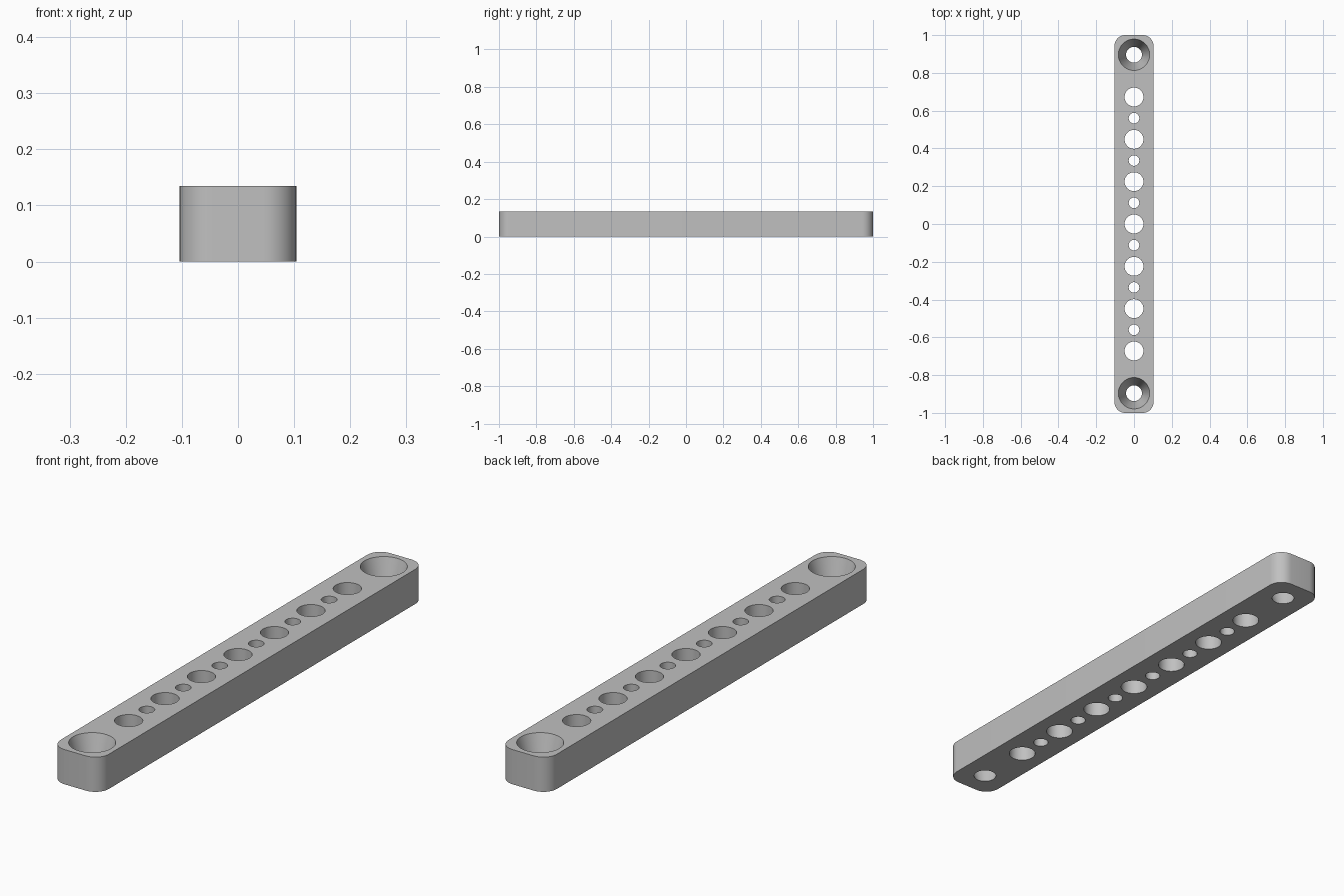
import bpy, bmesh, math
from mathutils import Matrix

old = bpy.data.objects.get("Cube")
if old:
    bpy.data.objects.remove(old, do_unlink=True)

HALF_W, HALF_L, HEIGHT, CORNER = 0.104, 1.0, 0.135, 0.058
PITCH = 0.224

grey = bpy.data.materials.new("light_grey")
grey.use_nodes = True
colour = (0.53, 0.53, 0.53, 1)
grey.diffuse_color = colour
grey.node_tree.nodes["Principled BSDF"].inputs["Base Color"].default_value = colour


def make_object(name, bm):
    bmesh.ops.recalc_face_normals(bm, faces=bm.faces)
    mesh = bpy.data.meshes.new(name)
    bm.to_mesh(mesh)
    bm.free()
    mesh.materials.append(grey)
    obj = bpy.data.objects.new(name, mesh)
    bpy.context.collection.objects.link(obj)
    return obj


# Bar: rounded rectangle profile, extruded upward
bm = bmesh.new()
steps = 10
outline = []
for quarter, (sx, sy) in enumerate([(1, 1), (-1, 1), (-1, -1), (1, -1)]):
    for i in range(steps + 1):
        a = (quarter + i / steps) * math.pi / 2
        outline.append(bm.verts.new((sx * (HALF_W - CORNER) + CORNER * math.cos(a),
                                     sy * (HALF_L - CORNER) + CORNER * math.sin(a), 0)))
base = bm.faces.new(outline)
top = bmesh.ops.extrude_face_region(bm, geom=[base])["geom"]
bmesh.ops.translate(bm, vec=(0, 0, HEIGHT),
                    verts=[v for v in top if isinstance(v, bmesh.types.BMVert)])
bar = make_object("drilled_bar", bm)

# Hole cutters, carried a little past both faces
bm = bmesh.new()


def add_hole(y, r_bottom, r_top):
    over = 0.02
    grow = (r_top - r_bottom) * over / HEIGHT
    bmesh.ops.create_cone(bm, cap_ends=True, segments=48,
                          radius1=r_bottom - grow, radius2=r_top + grow,
                          depth=HEIGHT + 2 * over,
                          matrix=Matrix.Translation((0, y, HEIGHT / 2)))


for k in range(-3, 4):              # large straight holes
    add_hole(k * PITCH, 0.05, 0.05)
for k in range(-3, 3):              # small straight holes between them
    add_hole((k + 0.5) * PITCH, 0.028, 0.028)
for side in (-1, 1):                # tapered mounting holes at the ends
    add_hole(side * 4 * PITCH, 0.042, 0.083)
cutter = make_object("hole_cutter", bm)
cutter.hide_render = True

# Drill the bar, then drop the cutter
drill = bar.modifiers.new("drill", 'BOOLEAN')
drill.operation = 'DIFFERENCE'
drill.solver = 'EXACT'
drill.object = cutter
bpy.ops.object.select_all(action='DESELECT')
bar.select_set(True)
bpy.context.view_layer.objects.active = bar
bpy.ops.object.modifier_apply(modifier="drill")
bpy.data.objects.remove(cutter, do_unlink=True)
bpy.ops.object.shade_smooth_by_angle(angle=math.radians(30))
